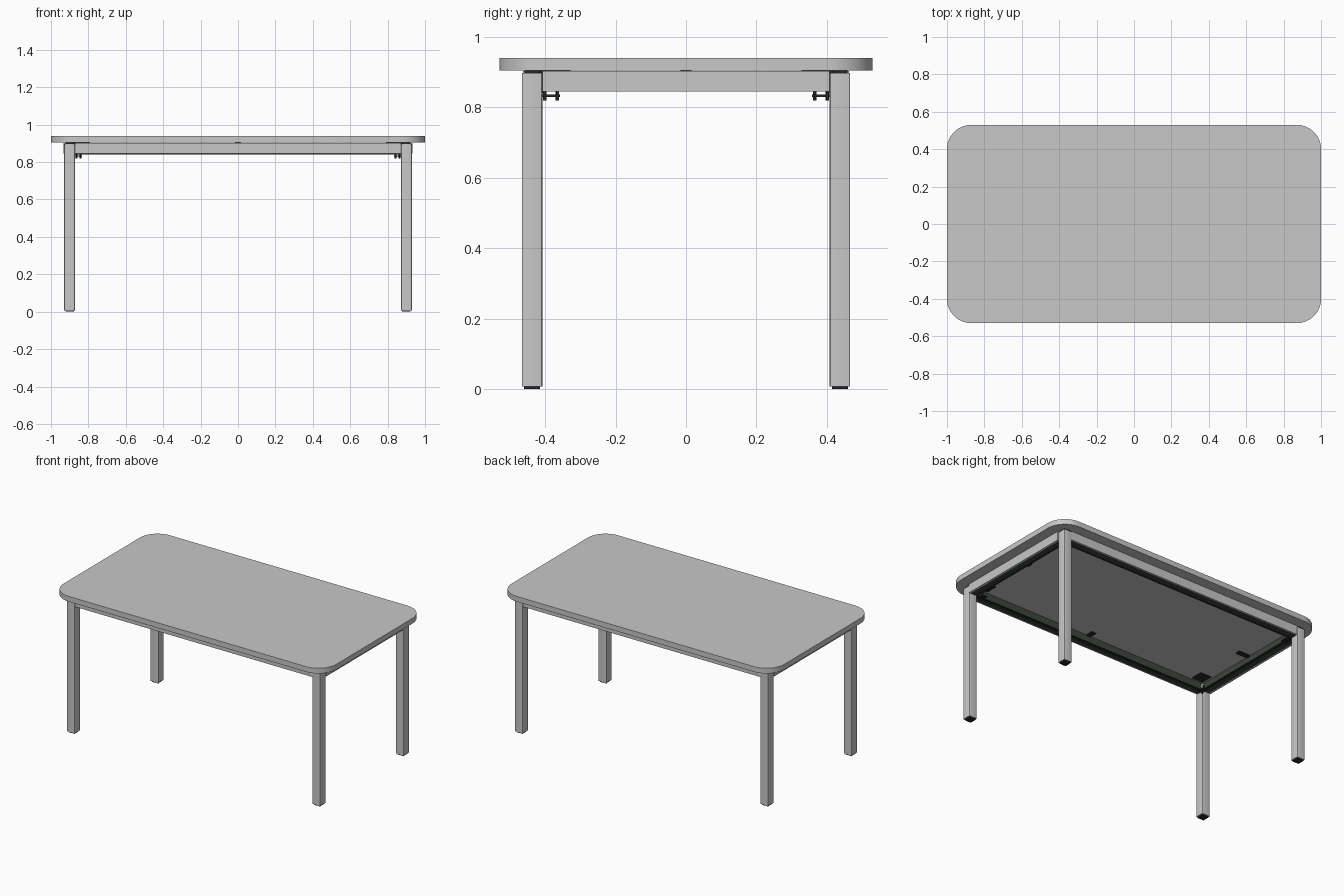
import bpy, bmesh, math

cube = bpy.data.objects.get("Cube")
if cube:
    bpy.data.objects.remove(cube, do_unlink=True)


def material(name, rgb):
    m = bpy.data.materials.new(name)
    m.use_nodes = True
    m.diffuse_color = (*rgb, 1)
    m.node_tree.nodes["Principled BSDF"].inputs["Base Color"].default_value = (*rgb, 1)
    return m


GREY = material("light grey", (0.58, 0.58, 0.58))
STEEL = material("dark green steel", (0.045, 0.06, 0.045))
BLACK = material("black plastic", (0.02, 0.02, 0.02))


def finish(bm, name, mat):
    bmesh.ops.recalc_face_normals(bm, faces=bm.faces)
    mesh = bpy.data.meshes.new(name)
    bm.to_mesh(mesh)
    bm.free()
    mesh.materials.append(mat)
    ob = bpy.data.objects.new(name, mesh)
    bpy.context.collection.objects.link(ob)
    return ob


def box(name, lo, hi, mat):
    """Box between two opposite corners."""
    bm = bmesh.new()
    bmesh.ops.create_cube(bm, size=1)
    for v in bm.verts:
        v.co = [b if c > 0 else a for c, a, b in zip(v.co, lo, hi)]
    return finish(bm, name, mat)


def slab(name, cx, cy, hx, hy, z0, z1, radius, steps, mat):
    """Upright prism with a rounded rectangular outline."""
    bm = bmesh.new()
    ring = []
    for q, (sx, sy) in enumerate([(1, 1), (-1, 1), (-1, -1), (1, -1)]):
        for i in range(steps + 1):
            a = math.pi / 2 * (q + i / steps)
            ring.append(bm.verts.new((cx + sx * (hx - radius) + radius * math.cos(a),
                                      cy + sy * (hy - radius) + radius * math.sin(a), z0)))
    face = bm.faces.new(ring)
    top = bmesh.ops.extrude_face_region(bm, geom=[face])["geom"]
    bmesh.ops.translate(bm, vec=(0, 0, z1 - z0),
                        verts=[g for g in top if isinstance(g, bmesh.types.BMVert)])
    ob = finish(bm, name, mat)
    bpy.ops.object.select_all(action="DESELECT")
    ob.select_set(True)
    bpy.context.view_layer.objects.active = ob
    bpy.ops.object.shade_smooth_by_angle()
    return ob


LEG_X, LEG_Y, HALF = 0.9, 0.437, 0.029
IN_X, IN_Y = LEG_X - HALF, LEG_Y - HALF
Z0, Z1 = 0.845, 0.903

# Tabletop
slab("tabletop", 0, 0, 1.0, 0.53, 0.905, 0.94, 0.13, 14, GREY)

# Legs, feet and the corner fittings that hold them
for sx, side in ((1, "left"), (-1, "right")):
    for sy, end in ((1, "back"), (-1, "front")):
        tag = f"{end}_{side}"
        slab(f"leg_{tag}", sx * LEG_X, sy * LEG_Y, HALF, HALF, 0.007, 0.897, 0.004, 3, GREY)
        slab(f"foot_{tag}", sx * LEG_X, sy * LEG_Y, 0.023, 0.023, 0, 0.007, 0.004, 3, BLACK)
        slab(f"leg_spacer_{tag}", sx * LEG_X, sy * LEG_Y, 0.022, 0.022, 0.897, 0.905, 0.004, 3, BLACK)
        px, py = sx * (IN_X - 0.018), sy * (IN_Y - 0.025)
        slab(f"corner_plate_{tag}", px, py, 0.018, 0.025, 0.829, 0.836, 0.004, 3, BLACK)
        slab(f"upper_corner_plate_{tag}", sx * (IN_X - 0.04), sy * (IN_Y - 0.04),
             0.04, 0.04, 0.9, 0.905, 0.004, 3, BLACK)
        for k in (-1, 1):
            slab(f"bolt_{tag}", px + k * 0.01, py + k * 0.018, 0.005, 0.005,
                 0.82, 0.852, 0.0049, 3, BLACK)

# Aprons: grey outer panel, dark steel inner channel with a bottom lip
for s, side in ((1, "left"), (-1, "right")):
    def across(name, a, b, w, z0, z1, mat):
        xs = sorted((s * a, s * b))
        box(f"{name}_{side}", (xs[0], -w, z0), (xs[1], w, z1), mat)
    across("end_apron", 0.92, 0.933, IN_Y, Z0, Z1, GREY)
    across("end_channel", 0.885, 0.92, IN_Y, Z0 + 0.001, Z1, STEEL)
    across("end_lip", 0.868, 0.885, IN_Y, Z0 + 0.001, Z0 + 0.007, BLACK)
    across("end_clip", 0.80, 0.885, 0.016, 0.898, 0.905, BLACK)

for s, side in ((1, "back"), (-1, "front")):
    def along(name, a, b, w, z0, z1, mat):
        ys = sorted((s * a, s * b))
        box(f"{name}_{side}", (-w, ys[0], z0), (w, ys[1], z1), mat)
    along("long_apron", 0.45, 0.463, IN_X, Z0, Z1, GREY)
    along("long_channel", 0.42, 0.45, IN_X, Z0 - 0.004, Z1, STEEL)
    along("long_lip", 0.403, 0.42, IN_X, Z0 - 0.004, Z0 + 0.003, BLACK)
    along("long_clip", 0.37, 0.42, 0.016, 0.898, 0.905, BLACK)
